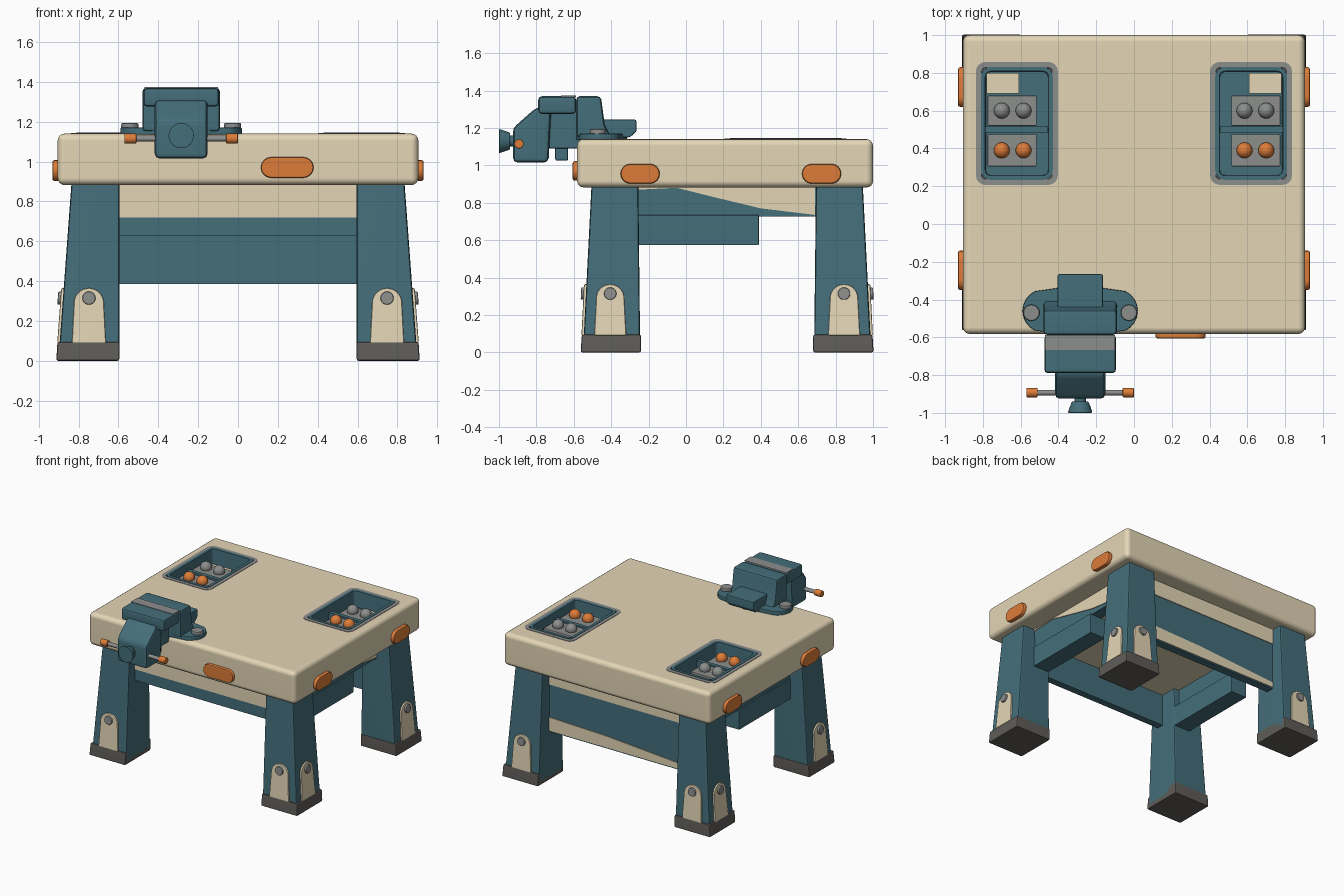
import bpy, bmesh, math
from mathutils import Matrix, Vector

cube = bpy.data.objects.get("Cube")
if cube:
    bpy.data.objects.remove(cube, do_unlink=True)


def material(name, *rgb):
    lin = [((c / 255 + 0.055) / 1.055) ** 2.4 for c in rgb] + [1]
    m = bpy.data.materials.new(name)
    m.use_nodes = True
    m.diffuse_color = lin
    m.node_tree.nodes["Principled BSDF"].inputs["Base Color"].default_value = lin
    return m


CREAM = material("cream", 228, 214, 182)
TEAL = material("teal", 68, 110, 122)
ORANGE = material("orange", 221, 124, 57)
DARK = material("dark_grey", 95, 93, 89)
GREY = material("grey", 140, 142, 140)
X, Y, Z = Vector((1, 0, 0)), Vector((0, 1, 0)), Vector((0, 0, 1))
parts = []


def finish(bm, name, mat, bevel=0, segs=2):
    bmesh.ops.recalc_face_normals(bm, faces=bm.faces)
    if bevel:
        edges = [e for e in bm.edges if e.calc_face_angle(0) > math.radians(35)]
        bmesh.ops.bevel(bm, geom=edges, offset=bevel, segments=segs, profile=0.5, affect='EDGES')
    me = bpy.data.meshes.new(name)
    bm.to_mesh(me)
    bm.free()
    me.materials.append(mat)
    ob = bpy.data.objects.new(name, me)
    bpy.context.collection.objects.link(ob)
    parts.append(ob)
    return ob


def frame(origin, u, v, w):
    m = Matrix((u, v, w)).transposed().to_4x4()
    m.translation = Vector(origin)
    return m


def prism(name, pts, mtx, depth, mat, bevel=0, taper=1.0):
    """Extrude a (u, v) outline along w, scaling the far end by taper."""
    bm = bmesh.new()
    near = [bm.verts.new((u, v, 0)) for u, v in pts]
    far = [bm.verts.new((u * taper, v * taper, depth)) for u, v in pts]
    bm.faces.new(near)
    bm.faces.new(far)
    for i in range(len(pts)):
        j = (i + 1) % len(pts)
        bm.faces.new((near[i], near[j], far[j], far[i]))
    bm.transform(mtx)
    return finish(bm, name, mat, bevel)


def frustum(name, lo, hi, z0, z1, mat, bevel=0, segs=2):
    """Block with rectangle lo=(x0,x1,y0,y1) at z0 and hi at z1."""
    bm = bmesh.new()
    bmesh.ops.create_cube(bm, size=1)
    for v in bm.verts:
        r, z = (hi, z1) if v.co.z > 0 else (lo, z0)
        v.co = (r[v.co.x > 0], r[2 + (v.co.y > 0)], z)
    return finish(bm, name, mat, bevel, segs)


def box(name, x0, x1, y0, y1, z0, z1, mat, bevel=0, segs=2):
    r = (min(x0, x1), max(x0, x1), y0, y1)
    return frustum(name, r, r, z0, z1, mat, bevel, segs)


def ball(name, pos, r, mat):
    bm = bmesh.new()
    bmesh.ops.create_uvsphere(bm, u_segments=20, v_segments=12, radius=r)
    bm.transform(Matrix.Translation(pos))
    return finish(bm, name, mat)


def arc(cx, cy, r, a0, a1, n):
    return [(cx + r * math.cos(math.radians(a0 + (a1 - a0) * i / n)),
             cy + r * math.sin(math.radians(a0 + (a1 - a0) * i / n))) for i in range(n + 1)]


def circle(r, n=24):
    return arc(0, 0, r, 0, 360, n)[:-1]


def stadium(length, r):
    h = length / 2 - r
    return arc(h, 0, r, -90, 90, 8) + arc(-h, 0, r, 90, 270, 8)


def open_tray(name, x0, x1, y0, y1, z0, z1, wall, floor, mat):
    """Rounded box with a flat rim, hollowed from above."""
    bm = bmesh.new()
    bmesh.ops.create_cube(bm, size=1)
    for v in bm.verts:
        v.co = ((x0, x1)[v.co.x > 0], (y0, y1)[v.co.y > 0], (z0, z1)[v.co.z > 0])
    upright = [e for e in bm.edges if abs(e.verts[0].co.z - e.verts[1].co.z) > 0.01]
    bmesh.ops.bevel(bm, geom=upright, offset=0.05, segments=4, profile=0.5, affect='EDGES')
    bm.normal_update()
    top = max(bm.faces, key=lambda f: f.calc_center_median().z)
    for thickness in (wall, 0.004):
        bmesh.ops.inset_region(bm, faces=[top], thickness=thickness, use_boundary=True, use_even_offset=True)
    for v in top.verts:
        v.co.z = floor
    return finish(bm, name, mat)


# Table top with two openings
MID = 0.22
table = box("table_top", -0.905, 0.905, -0.582, 1.0, 0.882, 1.14, CREAM, 0.035, 4)
for s in (-1, 1):
    cutter = box("tray_cutter", s * 0.42, s * 0.82, 0.22, 0.84, 0.95, 1.3, CREAM)
    cutter.hide_render = True
    parts.remove(cutter)
    mod = table.modifiers.new("opening", 'BOOLEAN')
    mod.operation, mod.object = 'DIFFERENCE', cutter
    bpy.context.view_layer.objects.active = table
    bpy.ops.object.modifier_apply(modifier=mod.name)
    bpy.data.objects.remove(cutter, do_unlink=True)

# Storage trays with their blocks and balls
for s, side in ((-1, "right"), (1, "left")):
    c = s * 0.62
    open_tray(side + "_tray_rim", c - 0.217, c + 0.217, 0.207, 0.858, 0.955, 1.143, 0.03, 0.96, GREY)
    open_tray(side + "_tray", c - 0.19, c + 0.19, 0.234, 0.831, 0.958, 1.146, 0.022, 1.02, TEAL)
    box(side + "_tray_divider", c - 0.166, c + 0.166, 0.485, 0.515, 1.015, 1.095, TEAL)
    box(side + "_tray_patch", s * 0.61, s * 0.78, 0.69, 0.8, 1.02, 1.028, CREAM)
    for y0, y1, mat in ((0.52, 0.68, GREY), (0.305, 0.475, ORANGE)):
        box(side + "_tray_block", s * 0.515, s * 0.775, y0, y1, 1.015, 1.088, GREY, 0.006)
        for x in (0.585, 0.7):
            ball(side + "_tray_ball", (s * x, (y0 + y1) / 2, 1.102), 0.042, mat)

# Legs, feet, arched plates and bolts
arch = [(-0.085, 0), (0.085, 0)] + arc(0, 0.2, 0.075, 10, 170, 12)
for sx in (-1, 1):
    for sy in (-1, 1):
        name = ("front" if sy < 0 else "back") + ("_right" if sx < 0 else "_left")

        def rect(xi, xo, yi, yo):
            xs = sorted((sx * xi, sx * xo))
            ys = sorted((MID + sy * yi, MID + sy * yo))
            return (*xs, *ys)
        frustum(name + "_leg", rect(0.595, 0.9, 0.465, 0.77), rect(0.595, 0.835, 0.475, 0.725),
                0.02, 0.9, TEAL, 0.015)
        frustum(name + "_foot", rect(0.595, 0.912, 0.46, 0.783), rect(0.595, 0.906, 0.46, 0.777),
                0, 0.095, DARK, 0.01)
        tilt_x = Vector((-sx * 0.074, 0, 1)).normalized()
        tilt_y = Vector((0, -sy * 0.051, 1)).normalized()
        for o, u, v, w in (((sx * 0.885, MID + sy * 0.625, 0.09), Y, tilt_x, sx * X),
                           ((sx * 0.748, MID + sy * 0.757, 0.09), X, tilt_y, sy * Y)):
            prism(name + "_plate", arch, frame(o, u, v, w), 0.022, CREAM, 0.006)
            prism(name + "_bolt", circle(0.033), frame(Vector(o) + 0.225 * v, u, v, w), 0.036, GREY, 0.006)

# Aprons and panels between the legs
box("front_apron", -0.62, 0.62, -0.44, -0.385, 0.63, 0.9, TEAL)
box("front_apron_paint", -0.6, 0.6, -0.446, -0.44, 0.72, 0.9, CREAM)
box("back_panel", -0.62, 0.62, 0.8, 0.86, 0.385, 0.9, TEAL)
box("back_panel_upper_paint", -0.6, 0.6, 0.86, 0.866, 0.76, 0.9, CREAM)
prism("back_panel_lower_paint", [(-0.6, 0.395), (0.6, 0.395), (0.6, 0.5), (0.1, 0.485), (-0.6, 0.435)],
      frame((0, 0.86, 0), X, Z, Y), 0.006, CREAM)
wave = [(-0.26, 0.9), (-0.26, 0.87), (-0.05, 0.88), (0.15, 0.83), (0.4, 0.77), (0.69, 0.735), (0.69, 0.9)]
for s, side in ((-1, "right"), (1, "left")):
    box(side + "_apron", s * 0.64, s * 0.73, -0.28, 0.72, 0.727, 0.9, TEAL)
    box(side + "_lower_box", s * 0.6, s * 0.74, -0.28, 0.39, 0.573, 0.735, TEAL, 0.006)
    prism(side + "_apron_paint", wave, frame((s * 0.73, 0, 0), Y, Z, s * X), 0.006, CREAM)
    # Grips on the table sides
    for y in (-0.245, 0.725):
        prism(side + "_grip", stadium(0.21, 0.053), frame((s * 0.89, y, 0.955), Y, Z, s * X),
              0.042, ORANGE, 0.012)
prism("front_grip", stadium(0.265, 0.052), frame((0.247, -0.57, 0.97), X, Z, -Y), 0.036, ORANGE, 0.01)

# Vise: base flange and its bolts
VX = -0.285
flange = (arc(0.19, 0, 0.115, -65, 65, 8) + arc(0, 0.035, 0.11, 60, 120, 2)
          + arc(-0.19, 0, 0.115, 115, 245, 8) + arc(0, -0.035, 0.11, 240, 300, 2))
prism("vise_flange", flange, frame((VX, -0.46, 1.135), X, Y, Z), 0.035, TEAL, 0.006)
for s in (-1, 1):
    prism("vise_base_bolt", circle(0.043), frame((VX + s * 0.258, -0.47, 1.16), X, Y, Z), 0.034, GREY, 0.008)


def vise_part(name, profile, half, bevel, mat=TEAL):
    prism(name, profile, frame((VX - half, 0, 0), Y, Z, X), 2 * half, mat, bevel)


# Vise: jaws, body, slide and anvil
vise_part("vise_fixed_jaw", [(-0.587, 1.15), (-0.587, 1.37), (-0.455, 1.37), (-0.435, 1.22), (-0.4, 1.15)],
          0.195, 0.02)
vise_part("vise_anvil", [(-0.47, 1.15), (-0.47, 1.245), (-0.265, 1.245), (-0.265, 1.18), (-0.3, 1.15)],
          0.12, 0.01)
vise_part("vise_moving_jaw", [(-0.79, 1.275), (-0.79, 1.37), (-0.587, 1.37), (-0.587, 1.275)], 0.19, 0.02)
vise_part("vise_body", [(-0.925, 1.015), (-0.925, 1.2), (-0.8, 1.31), (-0.72, 1.31), (-0.735, 1.015)],
          0.133, 0.025)
vise_part("vise_slide", [(-0.74, 1.09), (-0.74, 1.29), (-0.56, 1.29), (-0.56, 1.09)], 0.085, 0.01)
vise_part("vise_nut", [(-0.7, 1.025), (-0.7, 1.12), (-0.63, 1.12), (-0.63, 1.025)], 0.06, 0.01)
vise_part("vise_jaw_strip", [(-0.667, 1.366), (-0.667, 1.373), (-0.587, 1.373), (-0.587, 1.366)], 0.185, 0, GREY)

# Vise: screw knob and turning bar
prism("vise_screw", circle(0.03), frame((VX, -0.9, 1.13), X, Z, -Y), 0.06, TEAL)
prism("vise_knob", circle(0.045), frame((VX, -0.94, 1.13), X, Z, -Y), 0.06, TEAL, 0.006, 1.45)
prism("vise_bar", circle(0.015, 12), frame((VX - 0.27, -0.893, 1.115), Y, Z, X), 0.54, GREY)
for s in (-1, 1):
    prism("vise_bar_cap", circle(0.025, 16), frame((VX + s * 0.225, -0.893, 1.115), Y, Z, s * X),
          0.06, ORANGE, 0.005)

# Smooth shading with sharp edges kept
bpy.ops.object.select_all(action='DESELECT')
for ob in parts:
    ob.select_set(True)
bpy.context.view_layer.objects.active = parts[0]
bpy.ops.object.shade_smooth_by_angle(angle=math.radians(35))
for ob in parts:
    ob.modifiers.new("even_normals", 'WEIGHTED_NORMAL').keep_sharp = True
